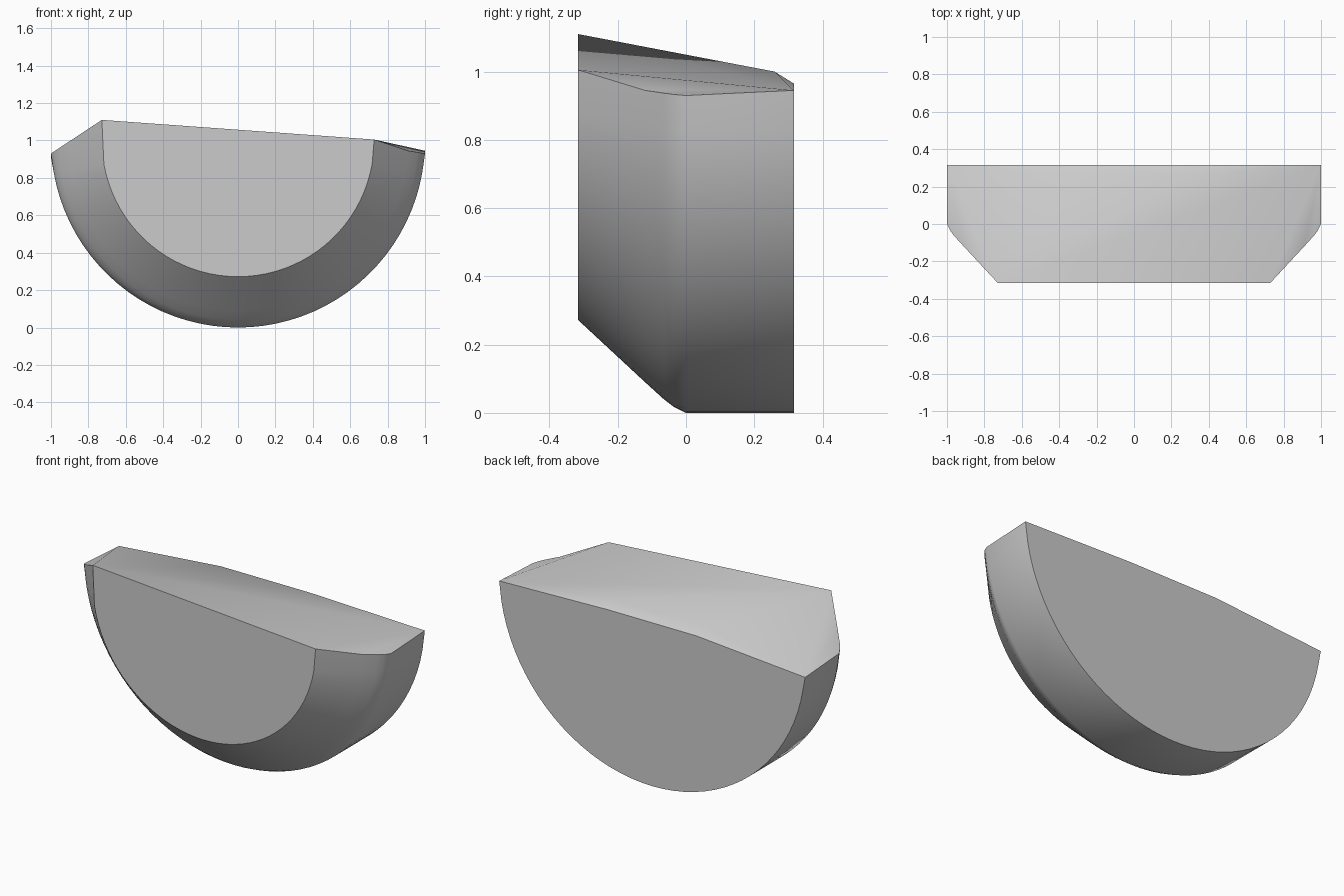
import bpy, bmesh
from math import sin, cos, radians

cube = bpy.data.objects.get("Cube")
if cube:
    bpy.data.objects.remove(cube)

# Grey material
grey = bpy.data.materials.new("plain_grey")
grey.use_nodes = True
colour = (0.6, 0.6, 0.6, 1)
grey.diffuse_color = colour
grey.node_tree.nodes["Principled BSDF"].inputs["Base Color"].default_value = colour

# Half-round rings, back to front: y, radius, left-hand rim z, right-hand rim z
RINGS = [(0.316, 1, 0.91, 0.945), (0, 1, 0.93, 0.93), (-0.035, 0.983, 0.942, 0.933),
         (-0.065, 0.96, 0.957, 0.937), (-0.12, 0.91, 0.99, 0.945),
         (-0.316, 0.728, 1.11, 1.005)]
STEPS = 40
bm = bmesh.new()


def ring(y, r, z_low, z_high):
    angles = [radians(-80 + 160 * i / STEPS) for i in range(STEPS + 1)]
    points = [(-r, y, z_low)]
    points += [(r * sin(a), y, 1 - r * cos(a)) for a in angles]
    points.append((r, y, z_high))
    return [bm.verts.new(p) for p in points]


# Curved wall and front chamfer
rings = [ring(*row) for row in RINGS]
for a, b in zip(rings, rings[1:]):
    for i in range(len(a) - 1):
        bm.faces.new((a[i], a[i + 1], b[i + 1], b[i]))
low = [r[0] for r in rings]
high = [r[-1] for r in rings]

# Flat front, and back with a slightly raised top edge
ridge = [bm.verts.new((x, 0.26, 1.0)) for x in (-0.29, 0.29)]
back_top = [bm.verts.new((x, 0.316, 0.965)) for x in (-0.29, 0.29)]
bm.faces.new(rings[-1])
bm.faces.new(rings[0] + back_top[::-1])

# Uneven top: rim slivers, main slopes, bevel along the back
for i in range(1, len(rings) - 1):
    bm.faces.new((low[0], low[i], low[i + 1]))
    bm.faces.new((high[0], high[i], high[i + 1]))
apex = low[-1]
for face in ((apex, high[-1], high[0]), (apex, high[0], ridge[1]),
             (apex, ridge[1], ridge[0]), (apex, ridge[0], low[0]),
             (low[0], ridge[0], back_top[0]), (high[0], ridge[1], back_top[1]),
             (ridge[0], ridge[1], back_top[1], back_top[0])):
    bm.faces.new(face)
bmesh.ops.recalc_face_normals(bm, faces=bm.faces)

mesh = bpy.data.meshes.new("half_round_block")
bm.to_mesh(mesh)
bm.free()
mesh.materials.append(grey)
block = bpy.data.objects.new("half_round_block", mesh)
bpy.context.collection.objects.link(block)
bpy.context.view_layer.objects.active = block
block.select_set(True)
bpy.ops.object.shade_smooth_by_angle(angle=radians(32))
